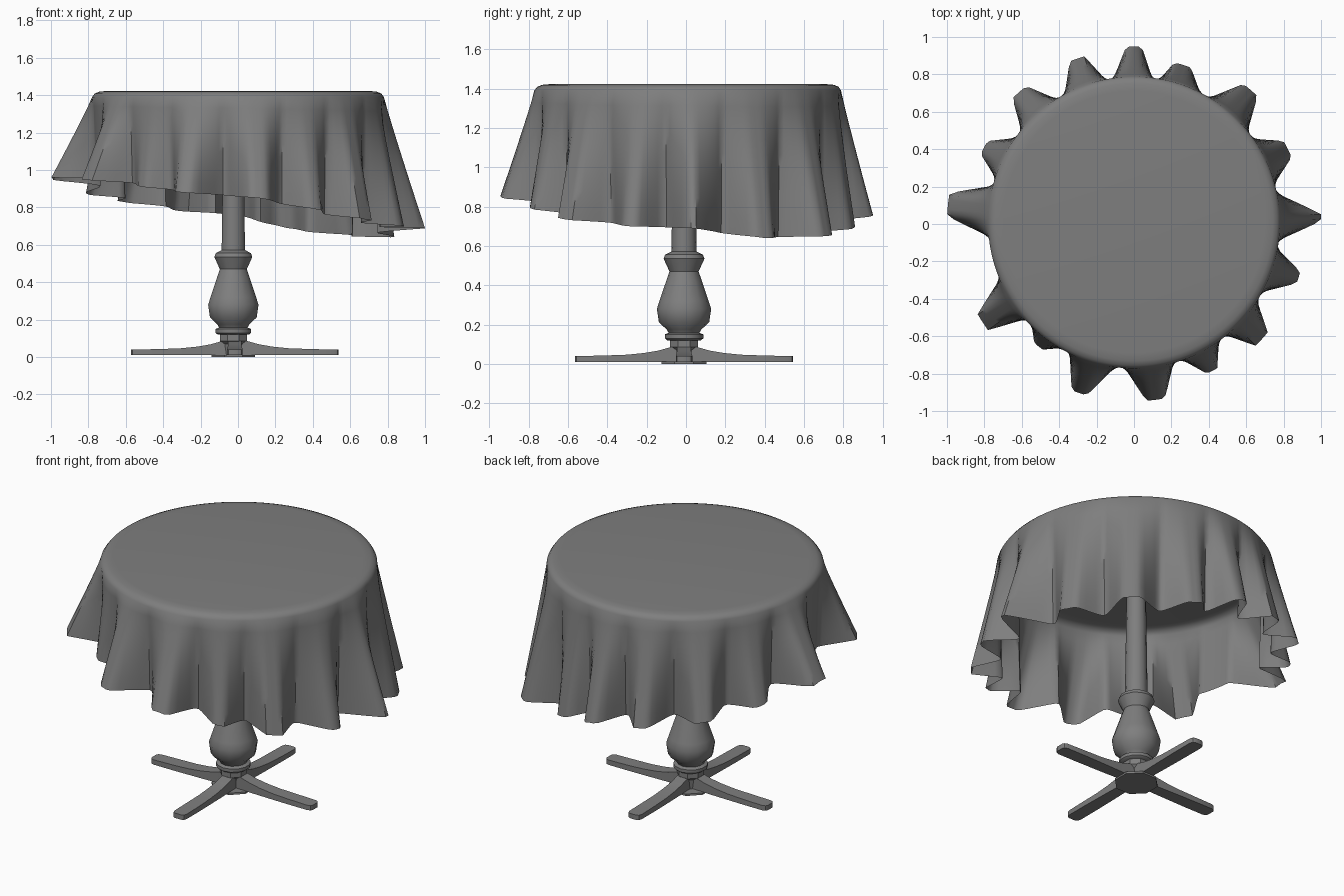
import bpy
import bmesh
from math import cos, sin, radians, pi

if "Cube" in bpy.data.objects:
    bpy.data.objects.remove(bpy.data.objects["Cube"], do_unlink=True)

GREY = (0.21, 0.21, 0.21, 1)
mat = bpy.data.materials.new("plain grey")
mat.use_nodes = True
mat.diffuse_color = GREY
mat.node_tree.nodes["Principled BSDF"].inputs["Base Color"].default_value = GREY

AXIS_X, AXIS_Y = -0.025, -0.01      # pedestal axis
FEET_X = -0.017                     # middle of the feet


def finish(name, bm, smooth=None):
    """Turn a bmesh into a named, coloured object."""
    bmesh.ops.recalc_face_normals(bm, faces=bm.faces)
    mesh = bpy.data.meshes.new(name)
    bm.to_mesh(mesh)
    bm.free()
    mesh.materials.append(mat)
    obj = bpy.data.objects.new(name, mesh)
    bpy.context.collection.objects.link(obj)
    if smooth:
        bpy.ops.object.select_all(action="DESELECT")
        obj.select_set(True)
        bpy.context.view_layer.objects.active = obj
        bpy.ops.object.shade_smooth_by_angle(angle=radians(smooth))


def loft(bm, rings, cap_start=True):
    """Skin a list of closed rings of points."""
    loops = [[bm.verts.new(p) for p in ring] for ring in rings]
    for a, b in zip(loops, loops[1:]):
        for i in range(len(a)):
            j = (i + 1) % len(a)
            bm.faces.new((a[i], a[j], b[j], b[i]))
    if cap_start:
        bm.faces.new(loops[0][::-1])
    bm.faces.new(loops[-1])


def turned(name, profile, sides, smooth=None):
    """Lathe a (radius, height) profile around the pedestal axis."""
    bm = bmesh.new()
    turn = [2 * pi * (i + 0.5) / sides for i in range(sides)]
    loft(bm, [[(AXIS_X + r * cos(t), AXIS_Y + r * sin(t), z) for t in turn]
              for r, z in profile])
    finish(name, bm, smooth)


# Tablecloth folds: angle, reach of the hem, height of the hem, tip half width
folds = [(2, 1.0, .69, 1), (26, .915, .64, 3), (49, .95, .65, 3),
         (73, .89, .69, 3), (90, .95, .76, 2.5), (109, .935, .78, 2.5),
         (131, .935, .83, 3), (153, .90, .87, 2.5), (174, 1.0, .96, 3.5),
         (213, .965, .95, 3), (232, .83, .91, 2), (252, .95, .88, 2.5),
         (277, .947, .85, 3), (298, .89, .79, 2), (318, .92, .735, 3),
         (342, .925, .70, 2)]


def cloth_shape(angle):
    """Fold strength, hem reach and hem height at an angle in degrees."""
    for i, (a0, r0, z0, w0) in enumerate(folds):
        a1, r1, z1, w1 = folds[(i + 1) % len(folds)]
        gap = (a1 - a0) % 360
        d = (angle - a0) % 360
        if d < gap:
            near, reach, flat = min((d, r0, w0), (gap - d, r1, w1))
            end = min(gap / 2 - .5, 12)
            f = min(max((end - near) / (end - flat), 0), 1)
            return f, reach, z0 + (z1 - z0) * d / gap


# Tablecloth: flat top, rolled edge and gathered skirt
STEPS, ROWS, TOP = 240, 9, 1.423
angles = [360 * i / STEPS for i in range(STEPS)]
shapes = [cloth_shape(a) for a in angles]
rings = [[(r * cos(radians(a)), r * sin(radians(a)) + 0.01, z) for a in angles]
         for r, z in ((.70, TOP), (.742, TOP - .004), (.766, TOP - .014))]
for row in range(ROWS + 1):
    s = row / ROWS
    ring = []
    for a, (fold, reach, hem) in zip(angles, shapes):
        edge = .78 + .008 * cos(radians(a - 90))
        valley = edge - .015 * s
        peak = edge + (reach - edge) * s ** 1.05
        # folds are broad near the table edge and crisp at the hem
        r = valley + (peak - valley) * fold ** (.6 + .7 * s)
        z = 1.39 + (hem - 1.39) * s
        ring.append((r * cos(radians(a)), r * sin(radians(a)), z))
    rings.append(ring)
bm = bmesh.new()
loft(bm, rings[::-1], cap_start=False)
finish("tablecloth", bm, 50)

# Turned column with its vase shape and collar
turned("column", [(.085, .12), (.098, .13), (.098, .15), (.078, .158),
                  (.088, .175), (.128, .212), (.138, .28), (.125, .32),
                  (.088, .43), (.074, .47), (.104, .535), (.096, .556),
                  (.064, .572), (.060, .86), (.052, 1.42)], 14, 40)

# Hub and floor plate
turned("hub", [(.055, .01), (.062, .07), (.078, .085), (.078, .122)], 8)
turned("floor_plate", [(.125, 0), (.125, .012)], 8)

# Four feet: distance, half width, top height
stations = [(.0, .035, .095), (.07, .035, .085), (.13, .036, .068),
            (.20, .038, .056), (.29, .040, .047), (.40, .042, .043),
            (.53, .042, .040), (.548, .035, .040), (.555, .022, .040)]
for k, name in enumerate(("left", "back", "right", "front")):
    c, s = (1, 0, -1, 0)[k], (0, 1, 0, -1)[k]
    rings = []
    for d, w, top in stations:
        section = ((-w, .01), (w, .01), (w, top), (-w, top))
        rings.append([(FEET_X + d * c - u * s, AXIS_Y + d * s + u * c, z)
                      for u, z in section])
    bm = bmesh.new()
    loft(bm, rings)
    finish("foot_" + name, bm, 30)
